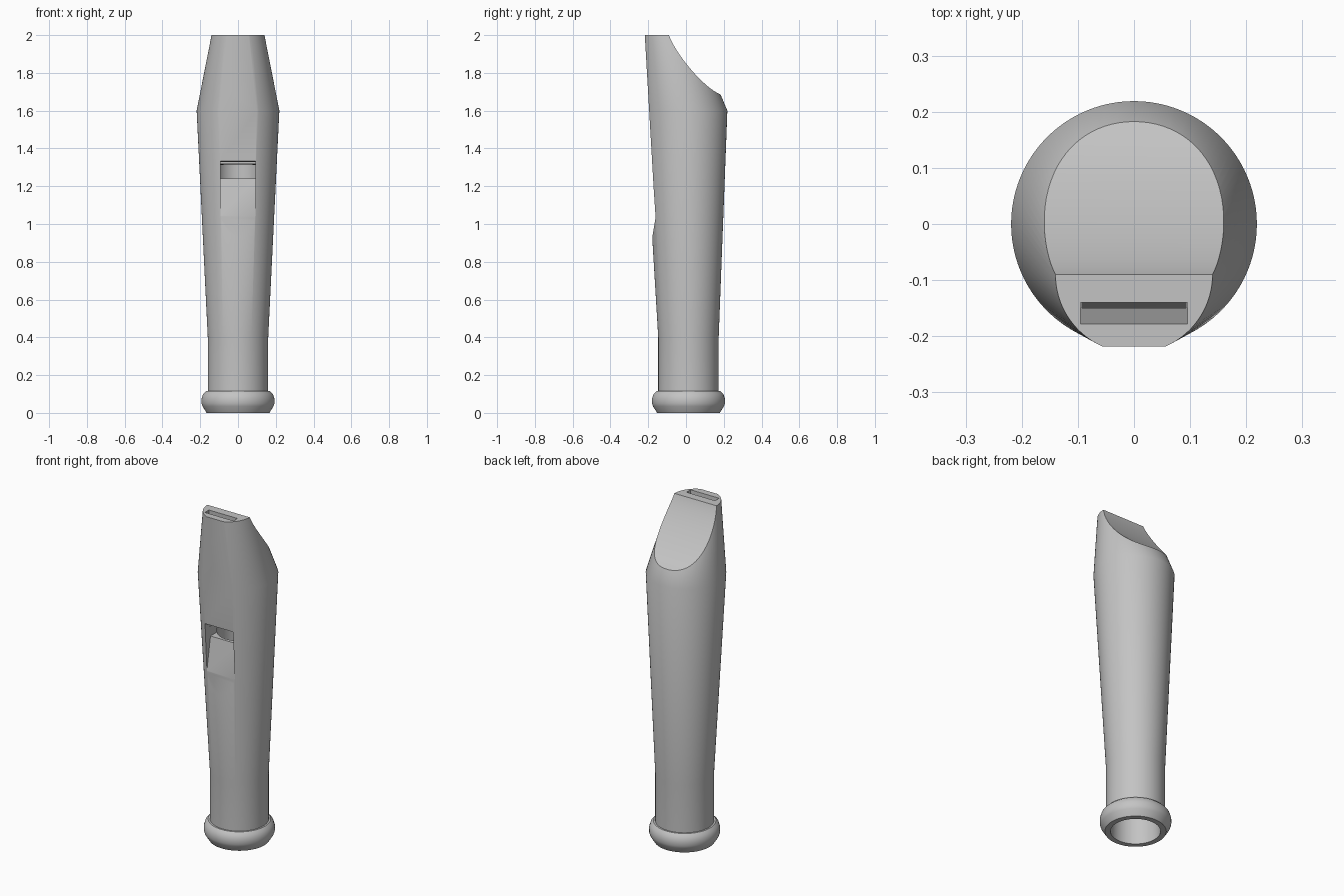
import bpy, bmesh, math
from mathutils import Vector
from mathutils.geometry import interpolate_bezier

if "Cube" in bpy.data.objects:
    bpy.data.objects.remove(bpy.data.objects["Cube"])

grey = bpy.data.materials.new("plain grey")
grey.use_nodes = True
grey.diffuse_color = (0.55, 0.55, 0.55, 1)
grey.node_tree.nodes["Principled BSDF"].inputs["Base Color"].default_value = (0.55, 0.55, 0.55, 1)


def finish(name, bm):
    bmesh.ops.recalc_face_normals(bm, faces=bm.faces)
    mesh = bpy.data.meshes.new(name)
    bm.to_mesh(mesh)
    bm.free()
    mesh.materials.append(grey)
    obj = bpy.data.objects.new(name, mesh)
    bpy.context.collection.objects.link(obj)
    return obj


def loft(name, sections, sides=96):
    """Closed stack of circles, each given as height, radius, centre y."""
    bm = bmesh.new()
    rings = []
    for z, r, cy in sections:
        angles = [math.tau * i / sides for i in range(sides)]
        rings.append([bm.verts.new((r * math.cos(a), cy + r * math.sin(a), z)) for a in angles])
    for low, high in zip(rings, rings[1:]):
        for i in range(sides):
            j = (i + 1) % sides
            bm.faces.new((low[i], low[j], high[j], high[i]))
    bm.faces.new(rings[0])
    bm.faces.new(rings[-1])
    return finish(name, bm)


def prism(name, outline, half_width):
    """Side outline of (y, z) points extruded across x."""
    bm = bmesh.new()
    left, right = [[bm.verts.new((x, y, z)) for y, z in outline] for x in (half_width, -half_width)]
    bm.faces.new(left)
    bm.faces.new(right)
    for i in range(len(outline)):
        j = (i + 1) % len(outline)
        bm.faces.new((left[i], left[j], right[j], right[i]))
    return finish(name, bm)


def cut(target, cutter):
    mod = target.modifiers.new("cut", "BOOLEAN")
    mod.operation = "DIFFERENCE"
    mod.solver = "EXACT"
    mod.object = cutter
    bpy.context.view_layer.objects.active = target
    bpy.ops.object.modifier_apply(modifier=mod.name)
    bpy.data.objects.remove(cutter)


# Turned tube with a rounded foot ring and a forward-leaning beak
body = loft("whistle_body", [
    (0, 0.166, 0.013), (0.035, 0.188, 0.013), (0.05, 0.193, 0.013),
    (0.075, 0.193, 0.013), (0.1, 0.185, 0.013), (0.115, 0.17, 0.013),
    (0.115, 0.16, 0.013), (0.4, 0.16, 0.013), (1.6, 0.219, 0), (2, 0.14, -0.09)])

# Concave scoop behind the mouthpiece
scoop = [(p.x, p.y) for p in interpolate_bezier(
    Vector((-0.09, 2)), Vector((-0.055, 1.9)), Vector((0.09, 1.725)), Vector((0.18, 1.687)), 28)]
cut(body, prism("scoop_cutter",
                [(-0.11, 2.06)] + scoop + [(0.3, 1.65), (0.3, 2.06)], 0.4))

# Flat front face, ending in a shallow ramp below
cut(body, prism("front_flat_cutter",
                [(-0.3, 0.18), (-0.162, 1.03), (-0.221, 2.05), (-0.3, 2.05)], 0.4))

# Bore, open at the foot
cut(body, loft("bore_cutter", [(-0.05, 0.136, 0.013), (1.314, 0.115, 0.004)], 64))

# Sound window with its sloping lip
cut(body, prism("window_cutter",
                [(-0.3, 0.25), (-0.128, 1.24), (-0.05, 1.24), (-0.05, 1.31),
                 (-0.1, 1.316), (-0.19, 1.336), (-0.3, 1.336)], 0.093))

# Slanted air slot from the mouthpiece to the window
cut(body, prism("air_slot_cutter",
                [(-0.182, 2.1), (-0.1487, 1.3), (-0.11, 1.3), (-0.1443, 2.1)], 0.095))

bpy.ops.object.select_all(action="DESELECT")
body.select_set(True)
bpy.context.view_layer.objects.active = body
bpy.ops.object.shade_smooth_by_angle(angle=math.radians(30))
